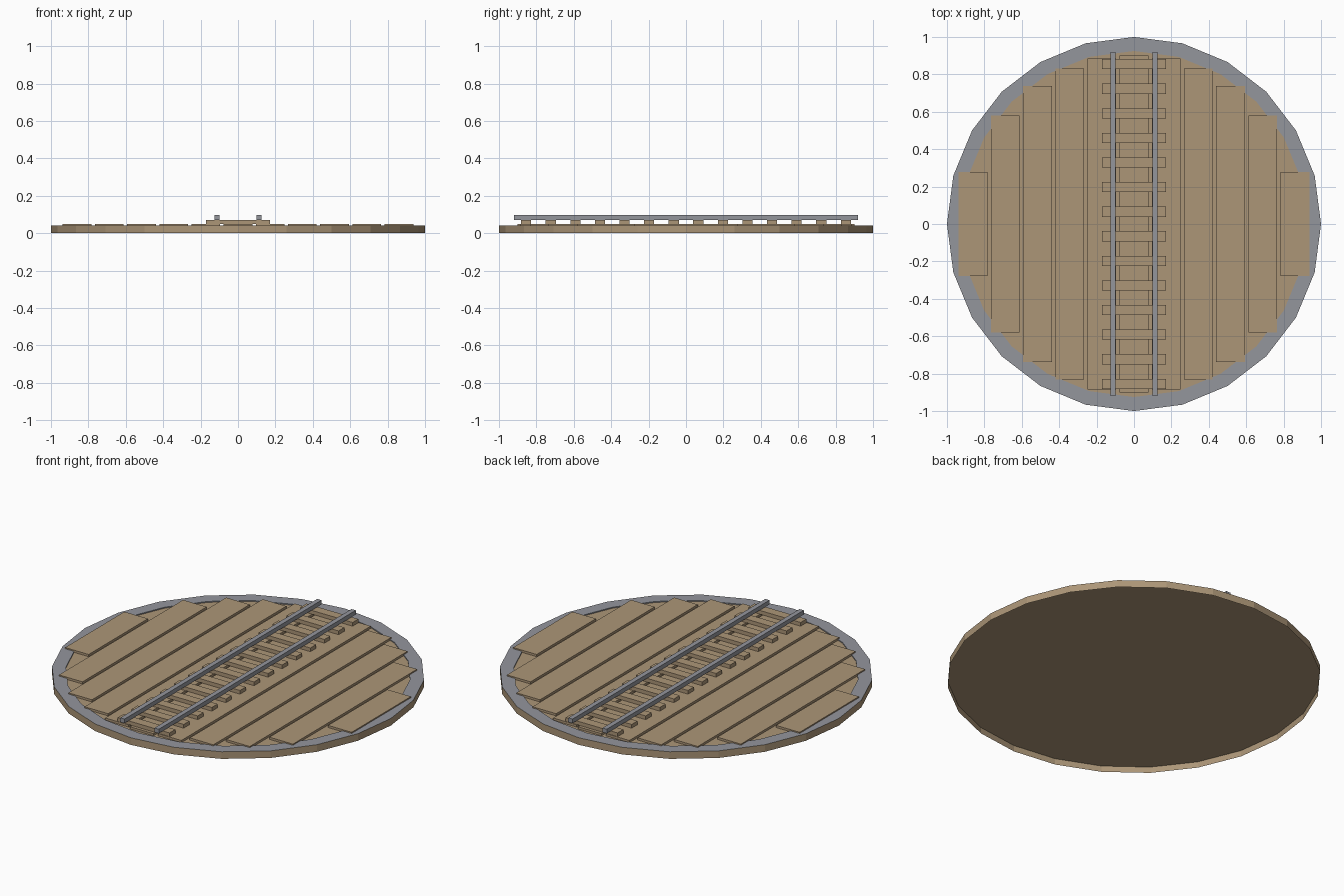
import bpy, bmesh, math
from mathutils import Matrix

cube = bpy.data.objects.get("Cube")
if cube:
    bpy.data.objects.remove(cube, do_unlink=True)


def make_material(name, color):
    mat = bpy.data.materials.new(name)
    mat.use_nodes = True
    mat.diffuse_color = (*color, 1)
    bsdf = mat.node_tree.nodes["Principled BSDF"]
    bsdf.inputs["Base Color"].default_value = (*color, 1)
    bsdf.inputs["Roughness"].default_value = 0.9
    return mat


wood = make_material("brown wood", (0.415, 0.305, 0.187))
steel = make_material("grey steel", (0.295, 0.303, 0.335))


def finish(name, bm, mat):
    mesh = bpy.data.meshes.new(name)
    bm.to_mesh(mesh)
    bm.free()
    mesh.materials.append(mat)
    obj = bpy.data.objects.new(name, mesh)
    bpy.context.collection.objects.link(obj)
    return obj


def box(name, x, y, z0, z1, width, length, mat):
    bm = bmesh.new()
    place = Matrix.Translation((x, y, (z0 + z1) / 2))
    size = Matrix.Diagonal((width, length, z1 - z0, 1))
    bmesh.ops.create_cube(bm, size=1, matrix=place @ size)
    return finish(name, bm, mat)


def loop(bm, radius, z, sides=24):
    steps = [2 * math.pi * i / sides for i in range(sides)]
    return [bm.verts.new((radius * math.cos(a), radius * math.sin(a), z)) for a in steps]


def band(name, profile, mat):
    """Join loops of (radius, z) into a strip of faces."""
    bm = bmesh.new()
    loops = [loop(bm, r, z) for r, z in profile]
    for low, high in zip(loops, loops[1:]):
        for i in range(len(low)):
            j = (i + 1) % len(low)
            bm.faces.new((low[i], low[j], high[j], high[i]))
    return finish(name, bm, mat)


FLOOR, RIM, PLANK, TIE, RAIL = 0.036, 0.042, 0.049, 0.071, 0.096
INNER = 0.925

# Hollow base: outer wall, floor sheet open underneath, and raised steel rim
band("base_wall", [(1, 0), (1, RIM)], wood)
bm = bmesh.new()
bm.faces.new(loop(bm, 1, FLOOR))
finish("base_floor", bm, wood)
band("rim", [(1, RIM), (INNER, RIM), (INNER, FLOOR)], steel)

# Deck planks, shorter toward the sides
box("plank_centre", 0, 0, FLOOR, PLANK, 0.154, 1.8, wood)
half_lengths = (0.885, 0.832, 0.737, 0.58, 0.277)
for i, half in enumerate(half_lengths, 1):
    for side, label in ((1, "left"), (-1, "right")):
        box(f"plank_{label}_{i}", side * i * 0.172, 0, FLOOR, PLANK,
            0.154, 2 * half, wood)

# Sleepers
for i in range(14):
    box(f"sleeper_{i + 1}", 0, (i - 6.5) * 0.1315, PLANK, TIE, 0.34, 0.054, wood)

# Rails
for side, label in ((1, "left"), (-1, "right")):
    box(f"rail_{label}", side * 0.112, 0, TIE, RAIL, 0.028, 1.84, steel)
